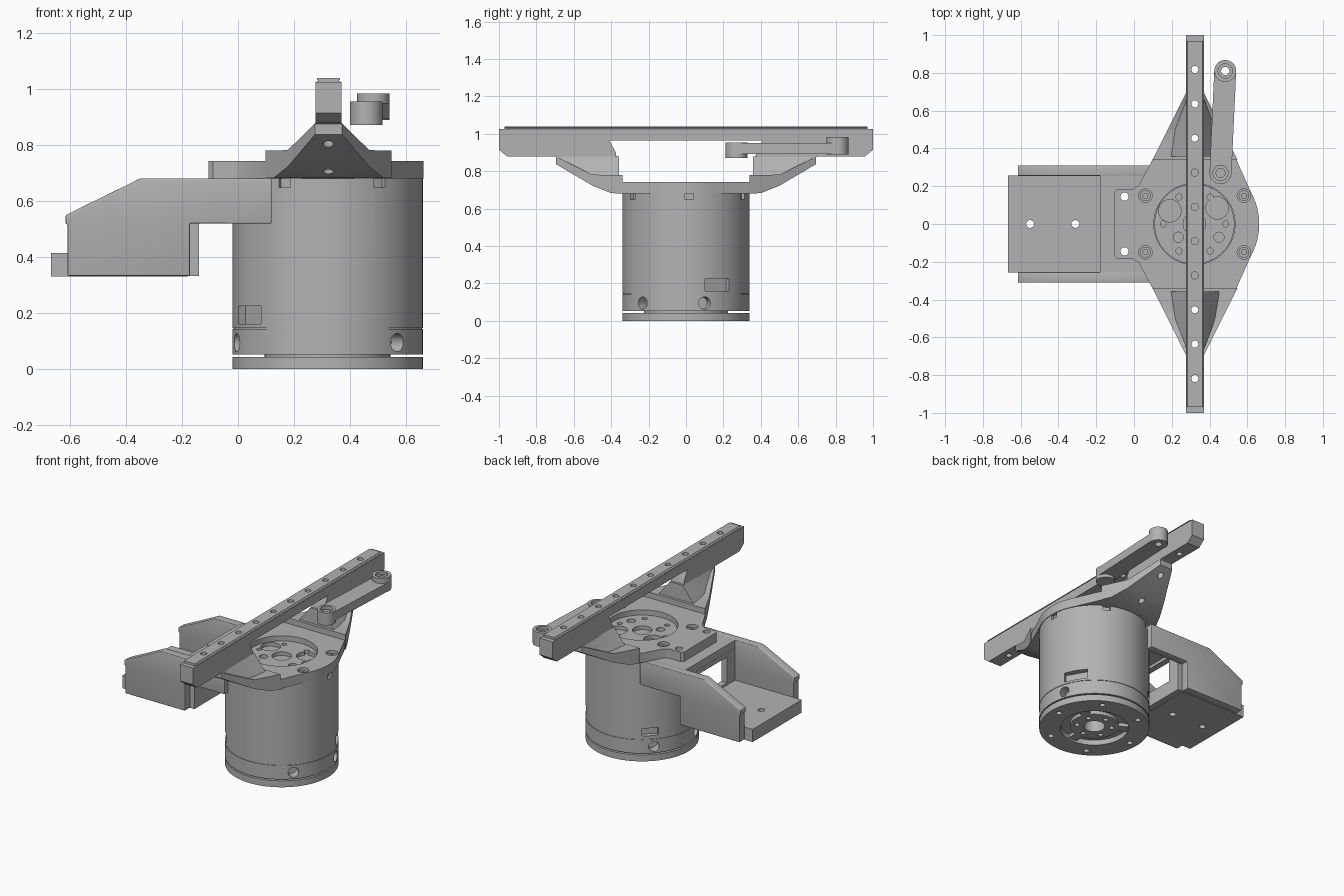
import bpy, bmesh, math
from mathutils import Matrix, Vector

if "Cube" in bpy.data.objects:
    bpy.data.objects.remove(bpy.data.objects["Cube"])

GREY = (0.45, 0.45, 0.45, 1)
metal = bpy.data.materials.new("plain grey")
metal.use_nodes = True
metal.diffuse_color = GREY
metal.node_tree.nodes["Principled BSDF"].inputs["Base Color"].default_value = GREY
CX, R = 0.32, 0.34          # motor axis and radius


def finish(name, bm):
    bmesh.ops.recalc_face_normals(bm, faces=bm.faces)
    mesh = bpy.data.meshes.new(name)
    bm.to_mesh(mesh)
    bm.free()
    obj = bpy.data.objects.new(name, mesh)
    bpy.context.collection.objects.link(obj)
    mesh.materials.append(metal)
    return obj


def prism(name, pts, axis, lo, hi):
    """Extrude a 2D outline along an axis (remaining axes in x, y, z order)."""
    bm = bmesh.new()
    def place(p, d):
        v = list(p)
        v.insert("xyz".index(axis), d)
        return v
    face = bm.faces.new([bm.verts.new(place(p, lo)) for p in pts])
    res = bmesh.ops.extrude_face_region(bm, geom=[face])
    shift = Vector(place((0, 0), hi - lo))
    bmesh.ops.translate(bm, vec=shift, verts=[g for g in res["geom"] if isinstance(g, bmesh.types.BMVert)])
    return finish(name, bm)


def box(name, x0, x1, y0, y1, z0, z1):
    return prism(name, [(x0, y0), (x1, y0), (x1, y1), (x0, y1)], "z", z0, z1)


def arc(x, y, r, a0=0, a1=360, n=24):
    full = a1 - a0 == 360
    step = math.radians(a1 - a0) / (n if full else n - 1)
    return [(x + r * math.cos(math.radians(a0) + i * step),
             y + r * math.sin(math.radians(a0) + i * step)) for i in range(n)]


def disc(name, x, y, r, z0, z1, n=24):
    return prism(name, arc(x, y, r, n=n), "z", z0, z1)


def lathe(name, profile):
    bm = bmesh.new()
    vs = [bm.verts.new((r, 0, z)) for r, z in profile]
    es = [bm.edges.new(p) for p in zip(vs, vs[1:])]
    bmesh.ops.spin(bm, geom=vs + es, cent=(0, 0, 0), axis=(0, 0, 1), angle=math.tau, steps=72)
    bmesh.ops.remove_doubles(bm, verts=bm.verts, dist=1e-5)
    bmesh.ops.translate(bm, vec=(CX, 0, 0), verts=bm.verts)
    return finish(name, bm)


def loft(name, side, sections):
    """Trapezoid sections along y: (y, lower half width, upper half width, bottom, top)."""
    bm = bmesh.new()
    rings = [[bm.verts.new((CX + 0.003 + x, side * y, z)) for x, z in
              ((-wl, zb), (wl, zb), (wu, zt), (-wu, zt))] for y, wl, wu, zb, zt in sections]
    for a, b in zip(rings, rings[1:]):
        for i in range(4):
            j = (i + 1) % 4
            bm.faces.new((a[i], a[j], b[j], b[i]))
    bm.faces.new(rings[0])
    bm.faces.new(rings[-1])
    return finish(name, bm)


def apply(obj, mod):
    with bpy.context.temp_override(object=obj, active_object=obj):
        bpy.ops.object.modifier_apply(modifier=mod.name)


def cut(objs, cutters):
    for obj in objs:
        for c in cutters:
            mod = obj.modifiers.new("cut", "BOOLEAN")
            mod.operation, mod.solver, mod.object = "DIFFERENCE", "EXACT", c
            apply(obj, mod)
    for c in cutters:
        bpy.data.objects.remove(c)


def bevel(obj, width):
    mod = obj.modifiers.new("bevel", "BEVEL")
    mod.width, mod.segments, mod.limit_method = width, 3, "ANGLE"
    apply(obj, mod)


def holes(spots, r, z0, z1):
    return [disc("hole", x, y, r, z0, z1, 16) for x, y in spots]


def polar(r, angles):
    return [(CX + r * math.cos(math.radians(a)), r * math.sin(math.radians(a))) for a in angles]


# Motor: turned housing with bottom recess, base gap and seam groove
motor = lathe("motor_housing", [
    (0, 0.2), (0.065, 0.2), (0.065, 0.012), (0.15, 0.012), (0.15, 0.035), (0.21, 0.035),
    (0.21, 0), (R, 0), (R, 0.043), (0.225, 0.043), (0.225, 0.052), (R, 0.052), (R, 0.143),
    (0.336, 0.143), (0.336, 0.147), (R, 0.147), (R, 0.68), (0, 0.68)])


def radial(obj, angle, z):
    obj.matrix_world = Matrix.Translation((CX, 0, z)) @ Matrix.Rotation(math.radians(angle), 4, "Z")
    return obj


cutters = [radial(prism("screw_hole", arc(0, 0, 0.033, n=20), "x", 0.28, 0.4), a, 0.095)
           for a in (-43, 17, 137, 197)]
cutters += [radial(box("port", 0.3, 0.4, -0.075, 0.075, -0.032, 0.032), a, 0.193) for a in (30, 213)]
cutters += [radial(box("port", 0.31, 0.4, -0.05, 0.05, -0.025, 0.025), 133, 0.193)]
cutters += [radial(box("notch", 0.32, 0.4, -0.023, 0.023, -0.03, 0.03), a, 0.678)
            for a in range(3, 360, 60)]
cutters += holes(polar(0.285, range(0, 360, 60)), 0.018, -0.01, 0.03)
cutters += holes(polar(0.108, range(30, 390, 60)), 0.016, -0.01, 0.06)
cut([motor], cutters)
for a in (30, 150, 270):
    spoke = box("base_spoke", 0.14, 0.22, -0.03, 0.03, 0.012, 0.04)
    radial(spoke, a, 0)

# Hub face inside the mounting plate
hub = disc("motor_hub", CX, 0, 0.212, 0.67, 0.71, 64)
cut([hub], holes([(CX, 0)], 0.06, 0.685, 0.8)
    + holes([(0.19, 0.07), (0.44, 0.085)], 0.06, 0.685, 0.8)
    + holes([(0.235, -0.07), (0.45, -0.07)], 0.027, 0.685, 0.8)
    + holes(polar(0.165, (0, 60, 120, 180, 240, 300)), 0.016, 0.685, 0.8))

# Mounting plate with rear tab
half = [(0.54, 0.345), (0.1, 0.345), (0.025, 0.205), (-0.005, 0.185), (-0.09, 0.185), (-0.105, 0.17)]
outline = arc(CX, 0, R + 0.003, -28, 28, 16) + half + [(x, -y) for x, y in reversed(half)]
plate = prism("mounting_plate", outline, "z", 0.681, 0.743)
bolt_spots = [(x, y) for x in (0.06, 0.582) for y in (-0.15, 0.15)]
cut([plate], [disc("bore", CX, 0, 0.215, 0.6, 0.8, 64)] + holes(bolt_spots, 0.036, 0.705, 0.8))
for x, y in bolt_spots:
    bolt = disc("plate_bolt", x, y, 0.028, 0.7, 0.727, 20)
    cut([bolt], [disc("socket", x, y, 0.014, 0.715, 0.8, 6)])

# Carrier beam with its two end webs
web = [(0.41, 0.965), (0.375, 0.9), (0.358, 0.78), (0.365, 0.72), (0.42, 0.72), (0.6, 0.82),
       (0.7, 0.878), (0.955, 0.878), (1, 0.915), (1, 1.025)]
beam = prism("carrier_beam", web + [(-y, z) for y, z in reversed(web)], "x", 0.276, 0.37)

# Sliding rail with side grooves
side = [(0.042, 1.02), (0.042, 1.027), (0.037, 1.03), (0.042, 1.034), (0.039, 1.039)]
rail = prism("slide_rail", [(CX + 0.003 + x, z) for x, z in side]
             + [(CX + 0.003 - x, z) for x, z in reversed(side)], "y", -0.97, 0.97)

# Sloping wings that carry the beam, with gussets beside the webs
drilled = [beam, rail]
for s, label in ((1, "back"), (-1, "front")):
    width = lambda y: 0.22 - (y - 0.35) * 0.5
    drilled.append(loft(label + "_wing", s, [
        (y, width(y), width(y), zb, zt) for y, zb, zt in
        ((0.34, 0.681, 0.78), (0.4, 0.683, 0.78), (0.5, 0.723, 0.782), (0.695, 0.838, 0.878))]))
    drilled.append(loft(label + "_gusset", s, [
        (0.358, 0.135, 0.046, 0.77, 0.88), (0.5, 0.11, 0.046, 0.775, 0.88), (0.66, 0.05, 0.046, 0.85, 0.88)]))
cut(drilled, holes([(CX + 0.002, s * (0.09 + 0.182 * i)) for i in range(5) for s in (-1, 1)],
                   0.019, 0.6, 1.1))

# Rear bracket: side walls, floor, top and windowed back wall
wall = [(0.12, 0.68), (0.12, 0.52), (-0.172, 0.52), (-0.172, 0.333), (-0.608, 0.333),
        (-0.608, 0.515), (-0.615, 0.52), (-0.615, 0.55), (-0.35, 0.68)]
for s, label in ((1, "back"), (-1, "front")):
    y0, y1 = sorted((s * 0.255, s * 0.31))
    bevel(prism(label + "_bracket_wall", wall, "y", y0, y1), 0.012)
floor = box("bracket_floor", -0.667, -0.18, -0.256, 0.256, 0.331, 0.415)
cut([floor], holes([(-0.55, 0), (-0.31, 0)], 0.021, 0.2, 0.6))
top = box("bracket_top", -0.18, 0.1, -0.27, 0.27, 0.62, 0.679)
cut([plate, top], holes([(-0.05, 0.145), (-0.05, -0.145)], 0.022, 0.5, 0.9))
back = box("bracket_back_wall", -0.181, -0.14, -0.256, 0.256, 0.333, 0.63)
cut([back], [box("window", -0.3, 0, -0.17, 0.17, 0.43, 0.6)])

# Loose link arm with a boss at each end
low, high = Vector((0.458, 0.27)), Vector((0.483, 0.81))
tilt = math.degrees(math.atan2(high.y - low.y, high.x - low.x))
arm = prism("link_arm", arc(*low, 0.058, tilt + 90, tilt + 270, 16)
            + arc(*high, 0.058, tilt - 90, tilt + 90, 16), "z", 0.893, 0.95)
low_boss = disc("lower_boss", *low, 0.058, 0.872, 0.955, 32)
high_boss = disc("upper_boss", *high, 0.058, 0.89, 0.983, 32)
cut([arm, low_boss], [disc("bore", *low, 0.04, 0.925, 1.1)])
cut([arm, high_boss], [disc("bore", *high, 0.022, 0.8, 1.1), disc("seat", *high, 0.038, 0.965, 1.1)])
pin = disc("link_pin", *low, 0.026, 0.9, 0.94, 20)

# Smooth shading with sharp edges kept
for obj in bpy.context.scene.objects:
    if obj.type == "MESH" and metal.name in obj.data.materials:
        with bpy.context.temp_override(object=obj, active_object=obj, selected_objects=[obj],
                                       selected_editable_objects=[obj]):
            bpy.ops.object.shade_smooth_by_angle(angle=math.radians(30))
